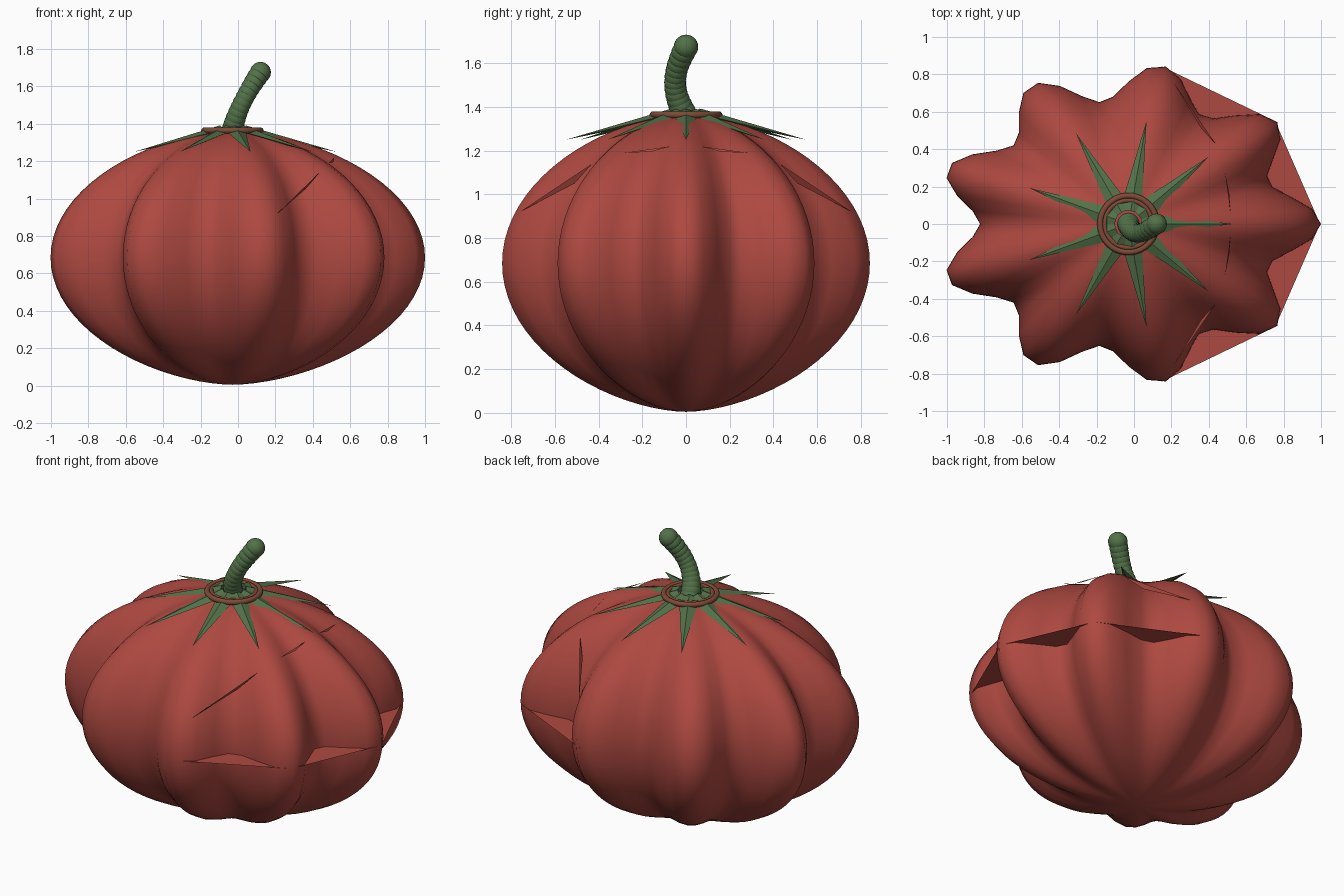
import bpy, bmesh
from math import sin, cos, pi, radians
from mathutils import Vector

if "Cube" in bpy.data.objects:
    bpy.data.objects.remove(bpy.data.objects["Cube"])

CX = -0.03            # axis of the fruit
RX, RY = 1.03, 0.86   # lobe radii across and deep
MID, HALF = 0.685, 0.68
LOBES = 9


def material(name, rgb):
    m = bpy.data.materials.new(name)
    m.use_nodes = True
    m.diffuse_color = (*rgb, 1)
    m.node_tree.nodes["Principled BSDF"].inputs["Base Color"].default_value = (*rgb, 1)
    m.node_tree.nodes["Principled BSDF"].inputs["Roughness"].default_value = 0.6
    return m


red = material("tomato red", (0.42, 0.066, 0.052))
green = material("stem green", (0.085, 0.165, 0.065))
brown = material("collar brown", (0.21, 0.068, 0.038))


def finish(name, bm, mat, smooth=True):
    bmesh.ops.recalc_face_normals(bm, faces=bm.faces)
    mesh = bpy.data.meshes.new(name)
    bm.to_mesh(mesh)
    bm.free()
    mesh.materials.append(mat)
    for p in mesh.polygons:
        p.use_smooth = smooth
    ob = bpy.data.objects.new(name, mesh)
    bpy.context.collection.objects.link(ob)
    return ob


def lobe_point(angle, scale, z):
    return Vector((CX + RX * scale * cos(angle), RY * scale * sin(angle), z))


# Ribbed body: a sphere whose radius swells in nine lobes
bm = bmesh.new()
bmesh.ops.create_uvsphere(bm, u_segments=64, v_segments=40, radius=1)
for v in bm.verts:
    ring = min(1, v.co.xy.length)
    angle = Vector((1, 0)).angle_signed(v.co.xy) * -1 if ring > 1e-4 else 0
    rib = 0.885 + 0.115 * cos(LOBES * angle) * ring ** 0.5
    v.co = lobe_point(angle, rib * ring ** 1.13, MID + HALF * v.co.z)
finish("fruit_body", bm, red)

# Flat webs spanning the lobe tips on the +x side
bm = bmesh.new()
centre = bm.verts.new((CX, 0, 0.67))
tips = [bm.verts.new(lobe_point(radians(40 * i), 0.995, 0.67)) for i in range(-2, 3)]
for a, b in zip(tips, tips[1:]):
    bm.faces.new((centre, a, b))
finish("lobe_webs", bm, red, False)

# Thin shards breaking the shoulder, mirrored across y
bm = bmesh.new()
shards = [((0.21, 0.76, 0.92), (0.435, 0.43, 1.14), (0.36, 0.51, 1.05)),
          ((0.485, 0.285, 1.19), (0.515, 0.07, 1.22), (0.51, 0.16, 1.195))]
for side in (1, -1):
    for shard in shards:
        bm.faces.new([bm.verts.new((x, y * side, z)) for x, y, z in shard])
finish("shoulder_shards", bm, red, False)

# Pointed sepals: slim four-sided spikes radiating over the shoulder
bm = bmesh.new()
for i in range(LOBES):
    a = 2 * pi * i / LOBES
    out, across = Vector((cos(a), sin(a), 0)), Vector((-sin(a), cos(a), 0))
    origin = Vector((CX, 0, 0))
    root = origin + out * 0.07 + Vector((0, 0, 1.37))
    tip = bm.verts.new(origin + out * 0.56 + Vector((0, 0, 1.25)))
    up = Vector((0, 0, 0.022))
    base = [bm.verts.new(root + d) for d in (across * 0.058, up, across * -0.058, -up)]
    bm.faces.new(base)
    for j in range(4):
        bm.faces.new((base[j], base[(j + 1) % 4], tip))
finish("sepals", bm, green, False)

# Collar: two touching rings round the stem
for name, major, minor in (("collar_outer", 0.151, 0.016), ("collar_inner", 0.127, 0.013)):
    bpy.ops.mesh.primitive_torus_add(location=(CX, 0, 1.364), major_radius=major,
                                     minor_radius=minor, major_segments=48, minor_segments=10)
    ring = bpy.context.object
    ring.name = name
    ring.data.materials.append(brown)
    bpy.ops.object.shade_smooth()

# Stem: overlapping beads along a bent path
bm = bmesh.new()
BEADS = 13
for i in range(BEADS):
    t = i / (BEADS - 1)
    made = bmesh.ops.create_uvsphere(bm, u_segments=20, v_segments=12,
                                     radius=0.06 - 0.008 * sin(pi * t) - 0.004 * t)
    spot = Vector((CX + 0.15 * t ** 1.5, -0.05 * sin(pi * t), 1.35 + 0.325 * t))
    bmesh.ops.translate(bm, verts=made["verts"], vec=spot)
finish("stem", bm, green)
